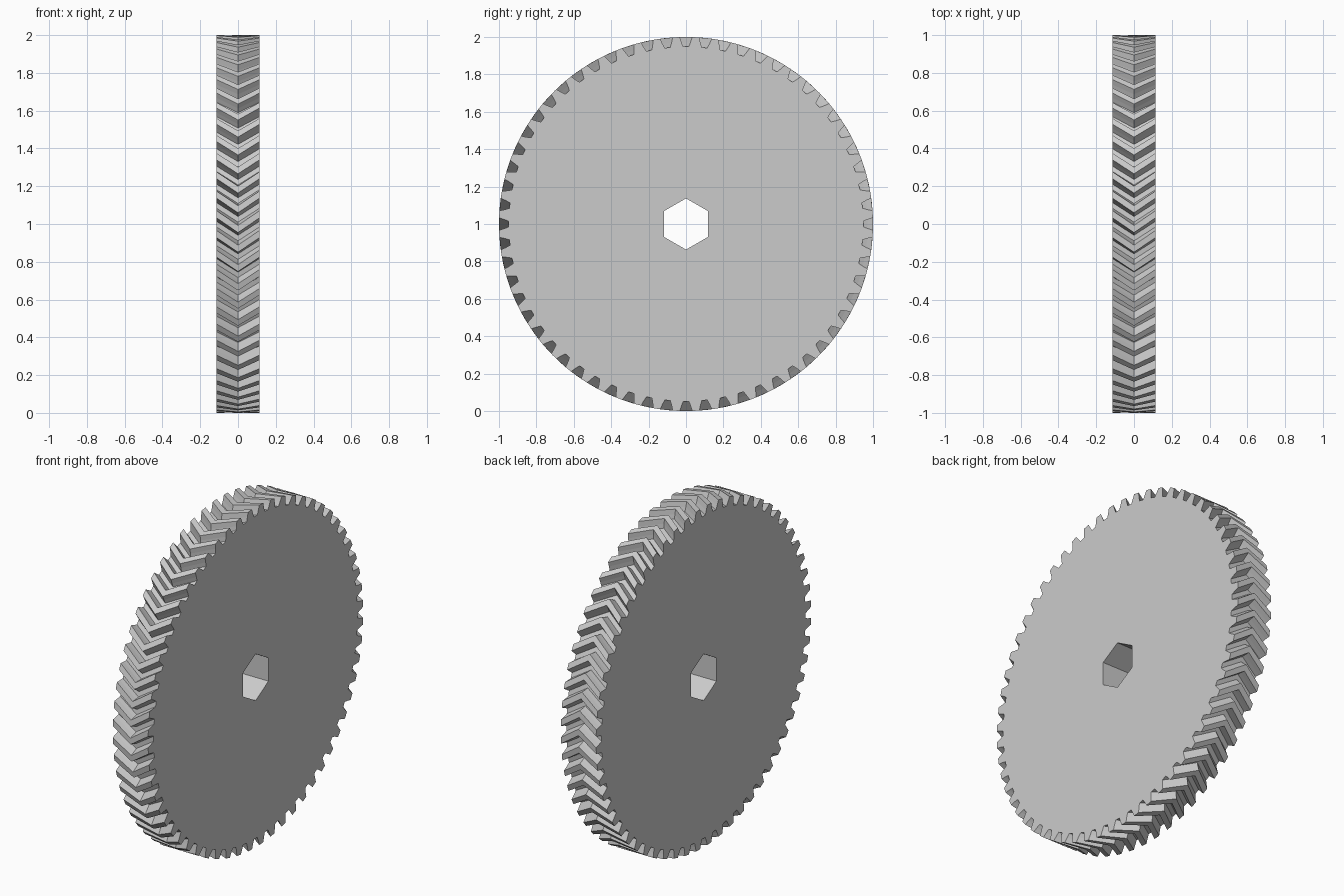
import bpy
import bmesh
from math import cos, sin, radians

cube = bpy.data.objects.get("Cube")
if cube:
    bpy.data.objects.remove(cube, do_unlink=True)

TEETH = 60
PITCH = 360 / TEETH
HALF_WIDTH = 0.115
TWIST = 4.5          # degrees from an end face to the middle plane
BORE = 0.137         # corner radius of the hexagonal bore
# One gap and tooth: angle from the gap centre as a share of pitch, radius
TOOTH = [(-0.15, 0.948), (0.15, 0.948), (0.24, 0.972), (0.32, 1.0),
         (0.68, 1.0), (0.76, 0.972)]

steel = bpy.data.materials.new("steel grey")
steel.use_nodes = True
colour = (0.6, 0.6, 0.6, 1)
steel.diffuse_color = colour
steel.node_tree.nodes["Principled BSDF"].inputs["Base Color"].default_value = colour

bm = bmesh.new()


def point(x, radius, degrees):
    a = radians(degrees)
    return bm.verts.new((x, radius * cos(a), 1 + radius * sin(a)))


def toothed_ring(x, twist):
    return [point(x, r, 90 + twist + (t + share) * PITCH)
            for t in range(TEETH) for share, r in TOOTH]


def hexagon(x):
    return [point(x, BORE, 90 + 60 * k) for k in range(6)]


def skin(a, b):
    n = len(a)
    for i in range(n):
        j = (i + 1) % n
        bm.faces.new((a[i], a[j], b[j], b[i]))


# Herringbone teeth: the profile twists to the middle and back again
rings = [toothed_ring(HALF_WIDTH * s, TWIST * (1 - abs(s))) for s in (-1, 0, 1)]
skin(rings[0], rings[1])
skin(rings[1], rings[2])

# Hexagonal bore
bores = [hexagon(-HALF_WIDTH), hexagon(HALF_WIDTH)]
skin(bores[1], bores[0])

# End faces, one sector per side of the bore
for ring, bore in ((rings[0], bores[0]), (rings[2], bores[1])):
    span = len(ring) // 6
    for k in range(6):
        arc = [ring[(k * span + i) % len(ring)] for i in range(span + 1)]
        bm.faces.new(arc + [bore[(k + 1) % 6], bore[k]])

bmesh.ops.recalc_face_normals(bm, faces=bm.faces)
mesh = bpy.data.meshes.new("herringbone_gear")
bm.to_mesh(mesh)
bm.free()
mesh.materials.append(steel)
gear = bpy.data.objects.new("herringbone_gear", mesh)
bpy.context.collection.objects.link(gear)
